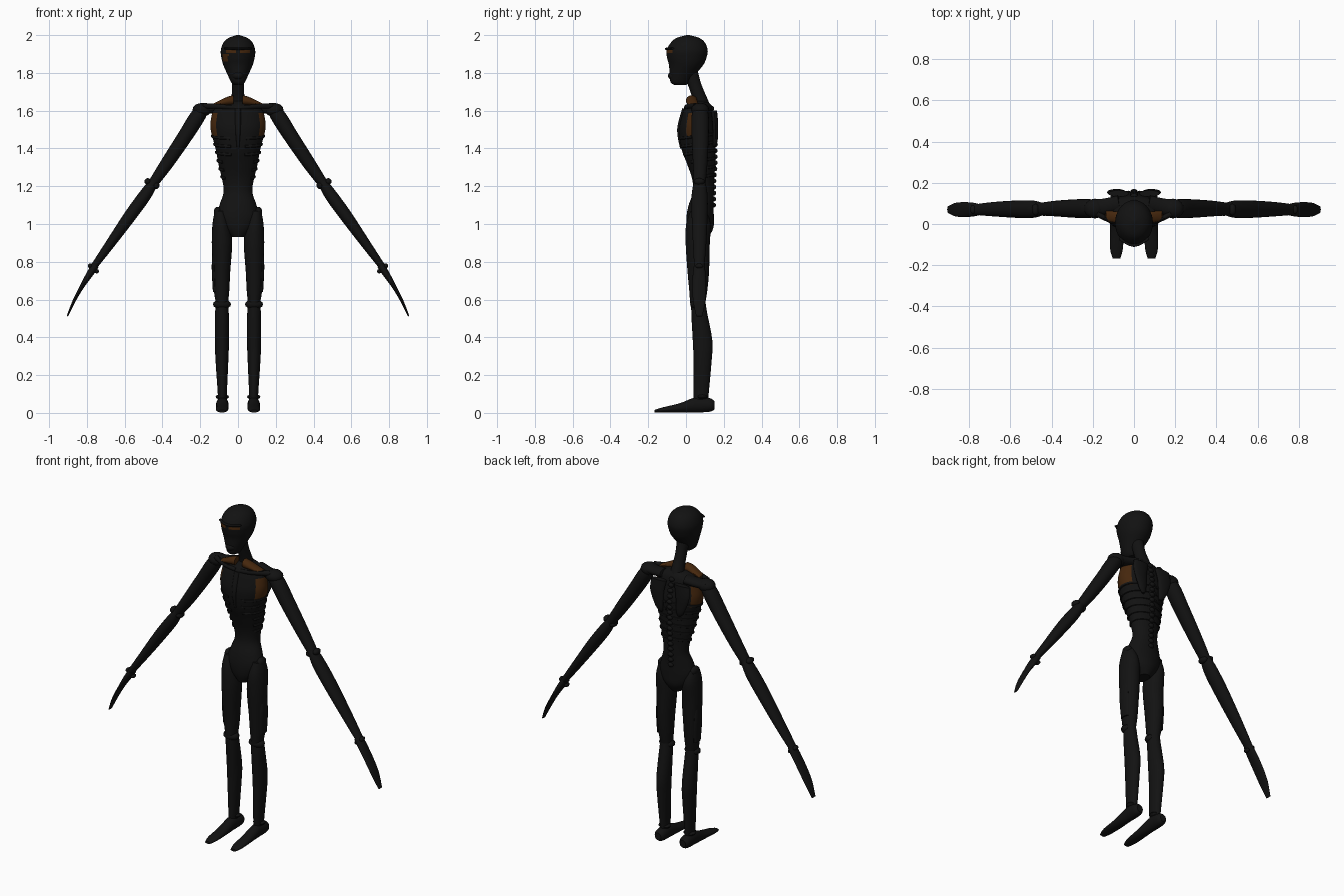
import bpy, bmesh, math
from mathutils import Vector

X, Y, Z = Vector((1, 0, 0)), Vector((0, 1, 0)), Vector((0, 0, 1))


def material(name, rgb):
    m = bpy.data.materials.new(name)
    m.diffuse_color = (*rgb, 1)
    return m


BLACK = material("matte black", (0.006, 0.006, 0.006))
BROWN = material("dark brown", (0.06, 0.02, 0.004))


def spline(rows, steps):
    """Catmull-Rom interpolation of section rows."""
    out = []
    for i in range(len(rows) - 1):
        p = [rows[max(0, min(len(rows) - 1, i + k))] for k in (-1, 0, 1, 2)]
        for s in range(steps):
            t = s / steps
            out.append([0.5 * (2 * b + (c - a) * t + (2 * a - 5 * b + 4 * c - d) * t * t
                               + (3 * b - a - 3 * c + d) * t ** 3) for a, b, c, d in zip(*p)])
    return out + [list(rows[-1])]


def loft(name, rows, mat=BLACK, side=Y, along=None, n=20, steps=4, rule=None, sx=1):
    """Skin elliptical sections (x, y, z, radius across, radius along side axis)."""
    rows = spline([(r[0] * sx, *r[1:]) for r in rows], steps)
    bm = bmesh.new()
    rings = []
    for i, (x, y, z, ru, rv) in enumerate(rows):
        a, b = rows[max(i - 1, 0)], rows[min(i + 1, len(rows) - 1)]
        t = along or (Vector(b[:3]) - Vector(a[:3])).normalized()
        v = (side - t * side.dot(t)).normalized()
        u = t.cross(v)
        ru, rv = max(ru, 0.002), max(rv, 0.002)
        rings.append([bm.verts.new(Vector((x, y, z)) + u * ru * math.cos(k * math.tau / n)
                                   + v * rv * math.sin(k * math.tau / n)) for k in range(n)])
    for r, q in zip(rings, rings[1:]):
        for k in range(n):
            bm.faces.new((r[k], r[(k + 1) % n], q[(k + 1) % n], q[k]))
    bm.faces.new(rings[0])
    bm.faces.new(rings[-1])
    bmesh.ops.recalc_face_normals(bm, faces=bm.faces)
    return finish(name, bm, mat, rule)


def finish(name, bm, mat, rule=None):
    me = bpy.data.meshes.new(name)
    for f in bm.faces:
        if rule and rule(f.calc_center_median()):
            f.material_index = 1
    bm.to_mesh(me)
    bm.free()
    me.materials.append(mat)
    me.materials.append(BROWN)
    ob = bpy.data.objects.new(name, me)
    bpy.context.collection.objects.link(ob)
    bpy.context.view_layer.objects.active = ob
    ob.select_set(True)
    bpy.ops.object.shade_smooth_by_angle(angle=math.radians(40))
    ob.select_set(False)
    return ob


def knob(name, loc, size, mat=BLACK):
    bm = bmesh.new()
    bmesh.ops.create_uvsphere(bm, u_segments=14, v_segments=8, radius=1)
    bmesh.ops.scale(bm, vec=size, verts=bm.verts)
    bmesh.ops.translate(bm, vec=loc, verts=bm.verts)
    return finish(name, bm, mat)


# Head with brown eye slits and one cheek patch
def face_marks(c):
    slit = 1.903 < c.z < 1.918 and 0.012 < abs(c.x) < 0.062
    cheek = 1.862 < c.z < 1.9 and -0.08 < c.x < -0.052
    return c.y < 0 and (slit or cheek)


loft("head", [(0, -.03, 1.735, .02, .03), (0, -.033, 1.75, .036, .048), (0, -.02, 1.79, .055, .067),
              (0, 0, 1.84, .077, .09), (0, .004, 1.88, .088, .104), (0, .006, 1.92, .091, .109),
              (0, .01, 1.96, .077, .09), (0, .01, 1.985, .05, .06), (0, .01, 2.0, .008, .008)],
     along=Z, n=56, steps=8, rule=face_marks)
loft("brow_ridge", [(-.07, -.07, 1.93, .005, .008), (0, -.102, 1.927, .007, .01),
                    (.07, -.07, 1.93, .005, .008)], side=Y + Z * 0.01, n=10)
knob("jaw", (0, -.062, 1.785), (.034, .034, .025))
loft("neck", [(0, .09, 1.6, .05, .05), (0, .075, 1.66, .036, .04), (0, .045, 1.74, .031, .036),
              (0, .02, 1.82, .036, .04)], along=Z)

# Torso, waist and pelvis in one skin, brown under the arms
TORSO = [(0, .075, 1.65, .05, .04), (0, .065, 1.62, .12, .07), (0, .06, 1.55, .144, .088),
         (0, .06, 1.49, .143, .097), (0, .065, 1.40, .119, .09), (0, .08, 1.32, .104, .075),
         (0, .09, 1.24, .085, .058), (0, .092, 1.17, .076, .055), (0, .08, 1.10, .098, .066),
         (0, .075, 1.04, .11, .072), (0, .075, .98, .085, .07), (0, .07, .93, .035, .05)]
loft("torso", TORSO, along=Z, n=48, steps=6,
     rule=lambda c: abs(c.x) > .112 and 1.46 < c.z < 1.59)


def torso_at(z):
    for a, b in zip(TORSO, TORSO[1:]):
        if b[2] <= z <= a[2]:
            t = (a[2] - z) / (a[2] - b[2])
            return [p + (q - p) * t for p, q in zip(a, b)]


# Breastbone and spine beads
loft("breastbone", [(0, -.008, 1.61, .016, .012), (0, -.037, 1.5, .014, .01),
                    (0, -.025, 1.4, .006, .006)], n=12)
for i in range(17):
    z = 1.10 + i * .032
    s = torso_at(z)
    knob("vertebra", (0, s[1] + s[4], z), (.018, .013, .013))

for sx in (-1, 1):
    # Ribs wrapping from spine to chest
    for i in range(6):
        z0 = 1.25 + i * .043
        pts = []
        for k in range(9):
            a = math.radians(80 - k * (19 if i > 2 else 15))
            z = z0 + .012 * math.sin(a)
            s = torso_at(z)
            pts.append((s[3] * math.cos(a) * 1.01, s[1] + s[4] * math.sin(a) * 1.01, z, .006, .008))
        loft("rib", pts, side=Z, n=8, steps=2, sx=sx)

    # Shoulder girdle
    loft("collarbone", [(.015, .0, 1.615, .011, .012), (.09, .005, 1.622, .01, .012),
                        (.18, .05, 1.625, .014, .016)], side=Z, n=10, sx=sx)
    loft("neck_base_pad", [(.025, .03, 1.655, .026, .03), (.06, .03, 1.65, .022, .03),
                           (.135, .04, 1.628, .008, .025)], BROWN, n=14, along=X, sx=sx)
    loft("shoulder_blade", [(.075, .148, 1.6, .05, .016), (.085, .155, 1.53, .045, .015),
                            (.07, .155, 1.44, .025, .012), (.06, .15, 1.41, .008, .006)],
         along=Z, n=16, sx=sx)
    loft("shoulder_bridge", [(.07, .1, 1.62, .025, .04), (.14, .085, 1.61, .025, .04),
                             (.2, .075, 1.61, .028, .045)], n=14, sx=sx)
    knob("shoulder_cap", (.19 * sx, .075, 1.605), (.052, .048, .036))

    # Arm
    loft("upper_arm", [(.17, .075, 1.62, .022, .03), (.21, .075, 1.575, .04, .045),
                       (.28, .075, 1.465, .039, .045), (.38, .075, 1.315, .034, .038),
                       (.46, .072, 1.2, .025, .03)], sx=sx)
    loft("forearm", [(.445, .072, 1.225, .024, .03), (.49, .072, 1.155, .033, .042),
                     (.57, .072, 1.045, .033, .042), (.68, .072, .89, .025, .035),
                     (.77, .07, .765, .017, .026)], sx=sx)
    loft("hand", [(.755, .07, .78, .02, .028), (.785, .07, .735, .018, .034),
                  (.83, .07, .662, .011, .036), (.87, .07, .588, .008, .032),
                  (.903, .07, .512, .004, .016)], sx=sx)
    for p, r in (((.478, .07, 1.225), .018), ((.435, .07, 1.205), .02), ((.782, .07, .778), .013),
                 ((.748, .07, .75), .012)):
        knob("arm_joint", (p[0] * sx, p[1], p[2]), (r, r * 1.6, r))

    # Leg
    loft("thigh", [(.095, .065, 1.07, .028, .04), (.09, .066, 1.0, .045, .065),
                   (.085, .062, .9, .054, .064), (.087, .065, .75, .046, .057),
                   (.087, .065, .65, .041, .048), (.085, .062, .58, .032, .04)], along=Z, sx=sx)
    loft("thigh_side_plate", [(.125, .065, .84, .012, .03), (.126, .066, .76, .013, .036),
                              (.122, .068, .64, .011, .03)], along=Z, n=12, sx=sx)
    loft("shin", [(.085, .065, .6, .03, .036), (.085, .07, .53, .036, .042),
                  (.085, .088, .38, .037, .052), (.085, .088, .28, .034, .048),
                  (.083, .08, .1, .024, .04), (.083, .08, .06, .024, .036)], along=Z, sx=sx)
    knob("hip_joint", (.108 * sx, .07, 1.065), (.02, .035, .026))
    knob("knee_cap", (.085 * sx, .058, .575), (.049, .036, .027))
    knob("ankle_joint", (.083 * sx, .085, .085), (.036, .03, .015))
    loft("foot", [(.083, .15, .04, .02, .022), (.083, .125, .042, .033, .036),
                  (.083, .05, .042, .032, .04), (.083, -.03, .027, .033, .025),
                  (.085, -.12, .016, .031, .014), (.085, -.167, .009, .018, .007)],
         side=Z, along=-Y, sx=sx)
